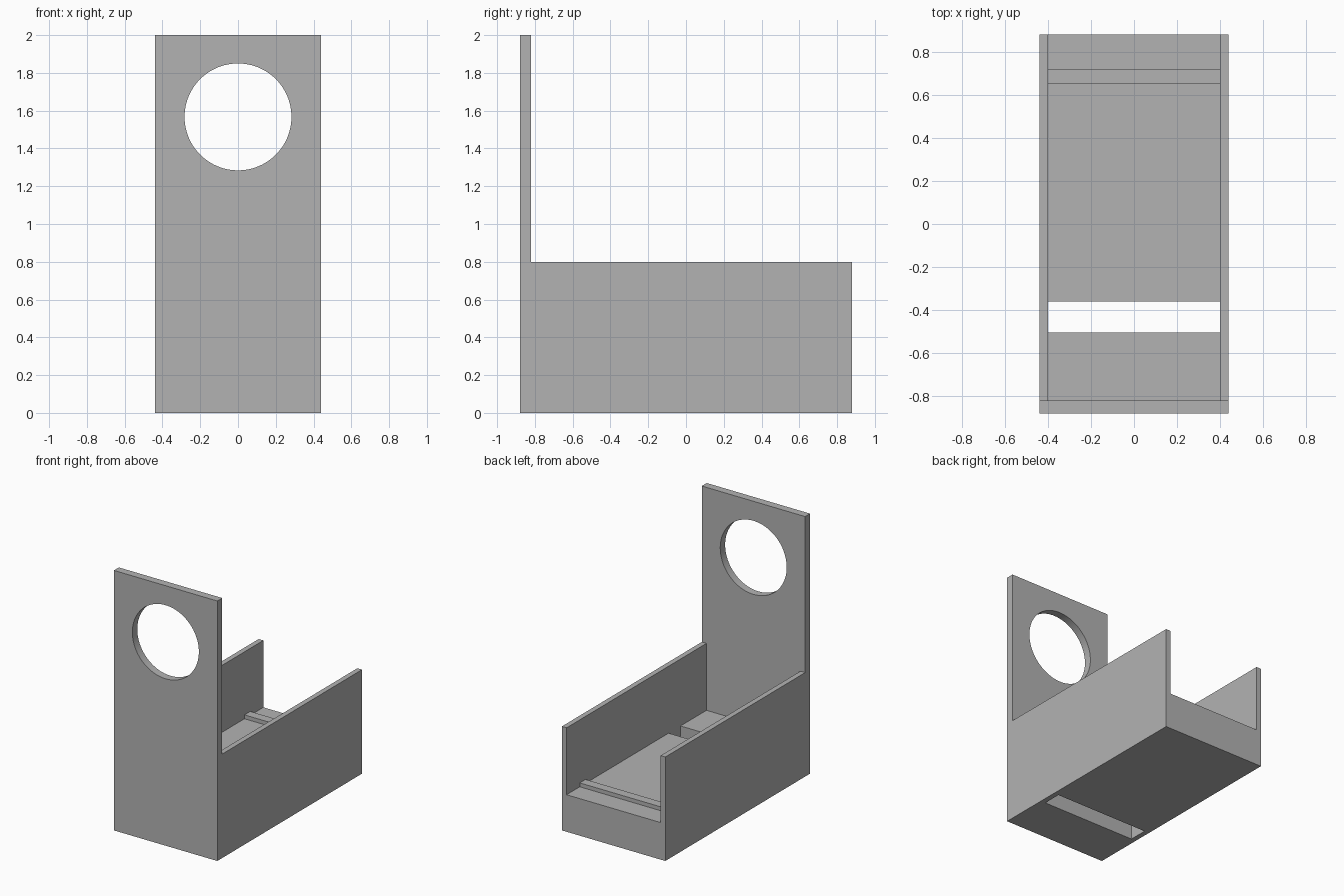
import bpy
import bmesh
from mathutils import Vector, Matrix

cube = bpy.data.objects.get("Cube")
if cube:
    bpy.data.objects.remove(cube, do_unlink=True)

GREY = (0.45, 0.45, 0.45, 1)
grey = bpy.data.materials.new("plain grey")
grey.use_nodes = True
grey.diffuse_color = GREY
grey.node_tree.nodes["Principled BSDF"].inputs["Base Color"].default_value = GREY

# Main dimensions
HALF_W, INNER_W = 0.44, 0.40
FRONT, PLATE_BACK, BACK = -0.88, -0.82, 0.88
FLOOR_Z, WALL_Z, TOP_Z = 0.285, 0.80, 2.0


def finish(name, bm):
    bmesh.ops.recalc_face_normals(bm, faces=bm.faces)
    mesh = bpy.data.meshes.new(name)
    bm.to_mesh(mesh)
    bm.free()
    mesh.materials.append(grey)
    obj = bpy.data.objects.new(name, mesh)
    bpy.context.collection.objects.link(obj)
    return obj


def prism(name, profile, y0, y1):
    """Extrude an x-z outline from y0 to y1."""
    bm = bmesh.new()
    face = bm.faces.new([bm.verts.new((x, y0, z)) for x, z in profile])
    ext = bmesh.ops.extrude_face_region(bm, geom=[face])["geom"]
    verts = [g for g in ext if isinstance(g, bmesh.types.BMVert)]
    bmesh.ops.translate(bm, verts=verts, vec=Vector((0, y1 - y0, 0)))
    return finish(name, bm)


def box(name, half_x, y0, y1, z0, z1):
    outline = [(-half_x, z0), (half_x, z0), (half_x, z1), (-half_x, z1)]
    return prism(name, outline, y0, y1)


def cut(target, cutter):
    mod = target.modifiers.new("cut", "BOOLEAN")
    mod.operation, mod.solver, mod.object = "DIFFERENCE", "EXACT", cutter
    cutter.hide_render = True
    bpy.context.view_layer.objects.active = target
    bpy.ops.object.modifier_apply(modifier=mod.name)
    bpy.data.objects.remove(cutter, do_unlink=True)


# Tray: thick floor with two thin side walls, open at the back
right_half = [(HALF_W, 0), (HALF_W, WALL_Z), (INNER_W, WALL_Z), (INNER_W, FLOOR_Z)]
left_half = [(-x, z) for x, z in reversed(right_half)]
tray = prism("tray", right_half + left_half, PLATE_BACK, BACK)

# Slot through the floor, as wide as the inside of the tray
cut(tray, box("slot_cutter", INNER_W, -0.505, -0.36, -0.1, FLOOR_Z + 0.1))

# Low ridge across the floor near the back
box("floor_ridge", INNER_W, 0.65, 0.72, FLOOR_Z, FLOOR_Z + 0.03)

# Tall front plate with a round opening
plate = box("front_plate", HALF_W, FRONT, PLATE_BACK, 0, TOP_Z)
bm = bmesh.new()
bmesh.ops.create_cone(bm, cap_ends=True, segments=96, radius1=0.283, radius2=0.283,
                      depth=0.4, matrix=Matrix.Translation((0, -0.85, 1.567))
                      @ Matrix.Rotation(1.5708, 4, "X"))
cut(plate, finish("hole_cutter", bm))

# Smooth only the rim of the opening
bpy.ops.object.select_all(action="DESELECT")
plate.select_set(True)
bpy.context.view_layer.objects.active = plate
bpy.ops.object.shade_smooth_by_angle(angle=0.5)
